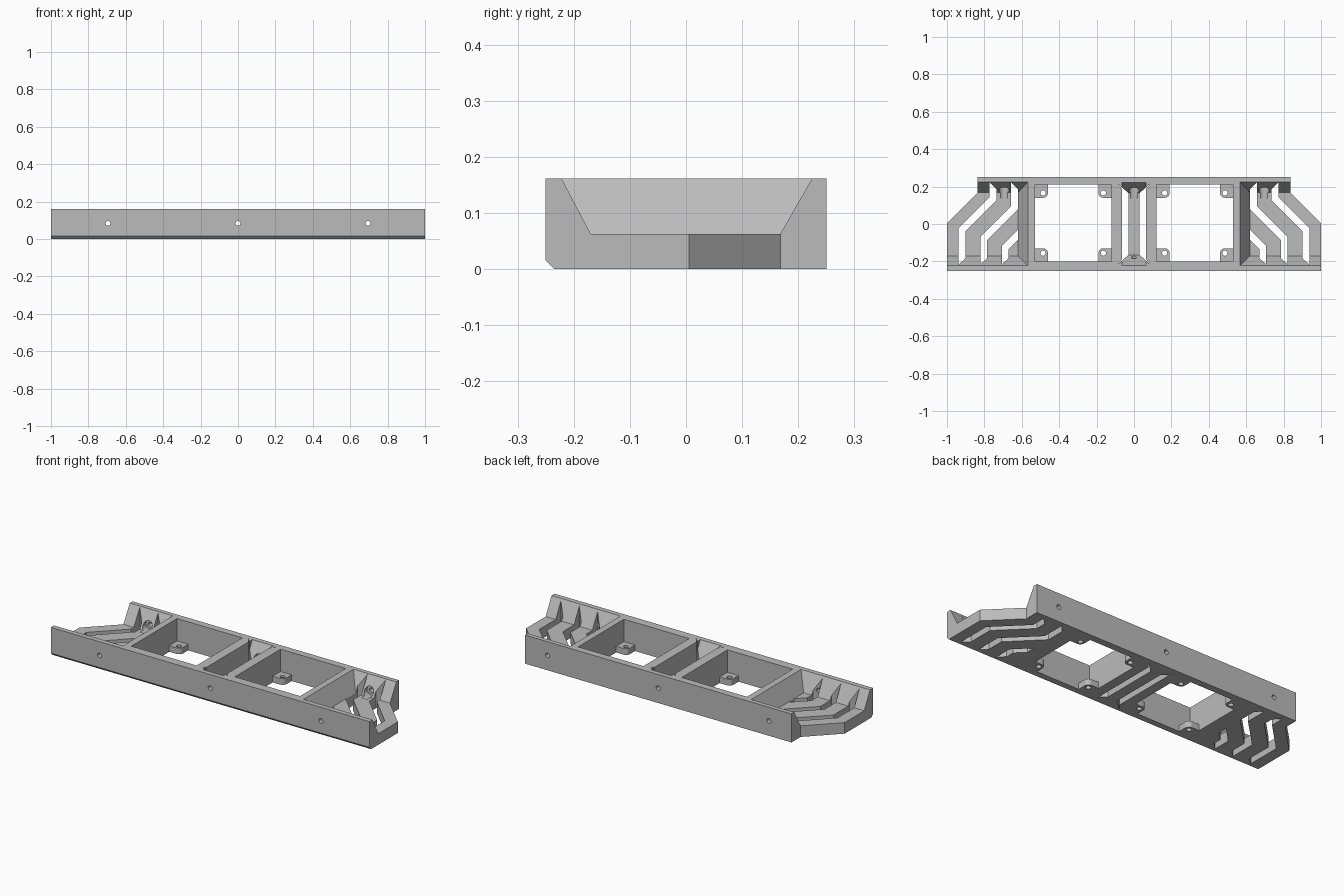
import bpy, bmesh, math
from mathutils import Vector, Matrix

cube = bpy.data.objects.get("Cube")
if cube:
    bpy.data.objects.remove(cube, do_unlink=True)

H, FLOOR = 0.162, 0.063

grey = bpy.data.materials.new("matte_grey")
grey.use_nodes = True
grey.diffuse_color = (0.5, 0.5, 0.5, 1)
grey.node_tree.nodes["Principled BSDF"].inputs["Base Color"].default_value = (0.5, 0.5, 0.5, 1)


def loft(name, low, high, z0, z1):
    """Solid between two matching outlines."""
    bm = bmesh.new()
    a = [bm.verts.new((x, y, z0)) for x, y in low]
    b = [bm.verts.new((x, y, z1)) for x, y in high]
    bm.faces.new(a)
    bm.faces.new(b)
    for i in range(len(a)):
        j = (i + 1) % len(a)
        bm.faces.new((a[i], a[j], b[j], b[i]))
    bmesh.ops.recalc_face_normals(bm, faces=bm.faces)
    me = bpy.data.meshes.new(name)
    bm.to_mesh(me)
    bm.free()
    ob = bpy.data.objects.new(name, me)
    bpy.context.scene.collection.objects.link(ob)
    me.materials.append(grey)
    return ob


def prism(name, pts, z0=-0.1, z1=0.3):
    return loft(name, pts, pts, z0, z1)


def rect(x0, x1, y0, y1):
    return [(x0, y0), (x1, y0), (x1, y1), (x0, y1)]


def circle(x, y, r, n=24):
    return [(x + r * math.cos(math.tau * i / n), y + r * math.sin(math.tau * i / n)) for i in range(n)]


def flip(pts, s):
    return [(x * s, y) for x, y in pts]


# Base plate outline with the clipped rear corners
half = [(1, -0.25), (1, 0.005), (0.837, 0.168), (0.837, 0.25)]
body = prism("fan_bracket", half + flip(half[::-1], -1), 0, H)


def cut(tool):
    tool.hide_render = True
    mod = body.modifiers.new("cut", "BOOLEAN")
    mod.operation = "DIFFERENCE"
    mod.solver = "EXACT"
    mod.object = tool
    bpy.context.view_layer.objects.active = body
    bpy.ops.object.modifier_apply(modifier=mod.name)
    bpy.data.objects.remove(tool, do_unlink=True)


def sloped_pocket(low, high):
    """Pocket from the floor to the rim, carried a little above the rim."""
    k = 1.3
    top = [tuple(Vector(a).lerp(Vector(b), k)) for a, b in zip(low, high)]
    cut(loft("pocket_cutter", low, top, FLOOR, FLOOR + (H - FLOOR) * k))


# End pockets with sloping walls
for s in (1, -1):
    sloped_pocket(flip(rect(0.62, 1.2, -0.17, 0.168), s),
                  flip(rect(0.567, 1.2, -0.222, 0.225), s))

# Centre pocket: sloping ends, straight sides that flare at the ends
flare = [(0.065, -0.19), (0.065, 0.19), (0.09, 0.222), (-0.09, 0.222),
         (-0.065, 0.19), (-0.065, -0.19), (-0.09, -0.222), (0.09, -0.222)]
sloped_pocket(rect(-0.065, 0.065, -0.167, 0.167), rect(-0.065, 0.065, -0.222, 0.222))

# Centre vent slots
slot = [(0.03, -0.165), (0.09, -0.22), (0.065, -0.19), (0.065, 0.19), (0.09, 0.22), (0.03, 0.165)]
for s in (1, -1):
    cut(prism("centre_slot", flip(slot, s)))

# Angled vent slots, stepping inwards from each end
for s in (1, -1):
    for i in range(3):
        dx, dy = 0.115 * i, 0.048 * i
        x, y = 0.937 - dx, -0.022 - dy
        w = 0.037
        if i < 2:
            pts = [(x, -0.217), (x, y), (x - 0.165, y + 0.165), (x - 0.165, 0.222),
                   (x - 0.165 - w, 0.187), (x - 0.165 - w, y + 0.15), (x - w, y - 0.015), (x - w, -0.182)]
        else:
            e = x - 0.62
            pts = [(x, -0.217), (x, y), (0.62, y + e), (0.62, y + e - 0.052),
                   (x - w, y - 0.015), (x - w, -0.182)]
        cut(prism("angled_slot", flip(pts, s)))

# Square fan openings with four rounded mounting lugs left at the bottom
R, LUG, TAB = 0.205, 0.07, 0.035
for s in (1, -1):
    cx, cy = 0.325 * s, 0.005
    cut(prism("opening", rect(cx - R, cx + R, cy - R, cy + R), TAB))
    lower = []
    for k in range(4):
        turn = Matrix.Rotation(k * math.pi / 2, 2)
        r = 0.025
        c = R - LUG + r
        corner = [(R, R - LUG)]
        corner += [(c - r * math.sin(t * math.pi / 8), c - r * math.cos(t * math.pi / 8)) for t in range(5)]
        corner += [(R - LUG, R)]
        lower += [tuple(turn @ Vector(p) + Vector((cx, cy))) for p in corner]
    cut(prism("lower_opening", lower, -0.1, 0.1))
    for sx in (1, -1):
        for sy in (1, -1):
            cut(prism("lug_hole", circle(cx + sx * 0.161, cy + sy * 0.161, 0.014), -0.1, 0.1))


def wall_hole(x, r, y0, y1):
    tool = prism("wall_hole", circle(0, 0, r), -y1, -y0)
    tool.data.transform(Matrix.Translation((x, 0, 0.084)) @ Matrix.Rotation(math.pi / 2, 4, "X"))
    cut(tool)


# Screw holes through the long walls, counterbored inside the rear wall
for x in (-0.695, 0, 0.695):
    wall_hole(x, 0.013, -0.4, -0.1)
    wall_hole(x, 0.013, 0.1, 0.4)
    wall_hole(x, 0.028, 0.14, 0.205)

# Chamfer along the lower front edge
edge = prism("edge_chamfer", [(-0.27, -0.02), (-0.215, -0.02), (-0.27, 0.036)], -1.1, 1.1)
edge.data.transform(Matrix(((0, 0, 1, 0), (1, 0, 0, 0), (0, 1, 0, 0), (0, 0, 0, 1))))
cut(edge)

# Flat faces with crisp edges
for p in body.data.polygons:
    p.use_smooth = False
    p.material_index = 0
